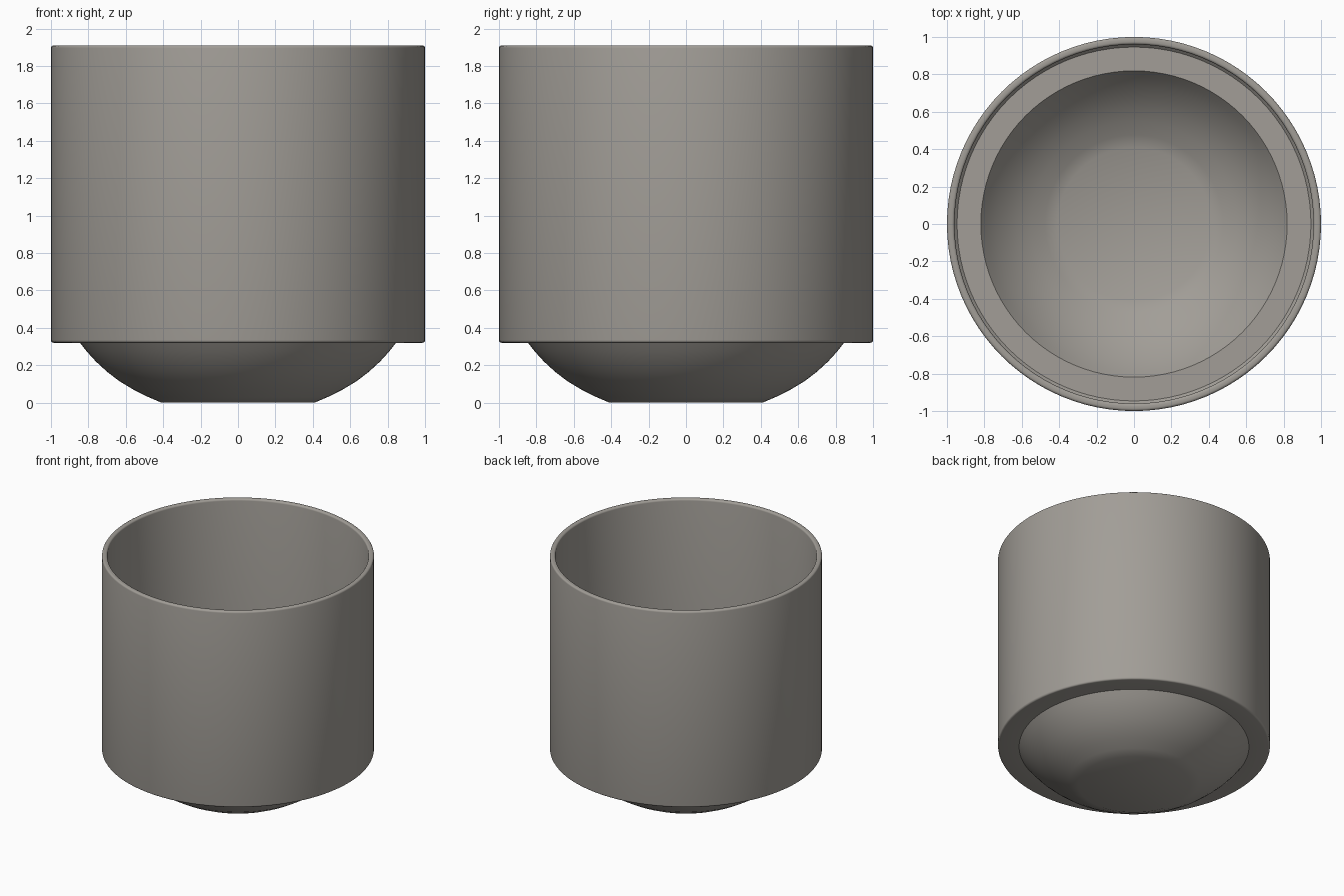
import bpy, bmesh, math

cube = bpy.data.objects.get("Cube")
if cube:
    bpy.data.objects.remove(cube, do_unlink=True)

SEGMENTS = 96
TOP, STEP, WALL, BEVEL = 1.91, 0.32, 0.04, 0.014

clay = bpy.data.materials.new("warm_grey_clay")
clay.use_nodes = True
colour = (0.36, 0.34, 0.31, 1)
clay.diffuse_color = colour
clay.node_tree.nodes["Principled BSDF"].inputs["Base Color"].default_value = colour


def corner(cx, cz, start, end, steps=4):
    """Rounded profile corner between two angles in degrees."""
    angles = [math.radians(start + (end - start) * i / steps) for i in range(steps + 1)]
    return [(cx + BEVEL * math.cos(a), cz + BEVEL * math.sin(a)) for a in angles]


def revolve(name, profile):
    """Spin a radius/height profile around the z axis."""
    bm = bmesh.new()
    verts = [bm.verts.new((r, 0, z)) for r, z in profile]
    edges = [bm.edges.new(pair) for pair in zip(verts, verts[1:])]
    bmesh.ops.spin(bm, geom=verts + edges, cent=(0, 0, 0), axis=(0, 0, 1),
                   angle=math.tau, steps=SEGMENTS)
    bmesh.ops.remove_doubles(bm, verts=bm.verts, dist=0.0005)
    bmesh.ops.recalc_face_normals(bm, faces=bm.faces)
    mesh = bpy.data.meshes.new(name)
    bm.to_mesh(mesh)
    bm.free()
    mesh.materials.append(clay)
    obj = bpy.data.objects.new(name, mesh)
    bpy.context.collection.objects.link(obj)
    bpy.ops.object.select_all(action="DESELECT")
    obj.select_set(True)
    bpy.context.view_layer.objects.active = obj
    bpy.ops.object.shade_smooth_by_angle(angle=math.radians(28))


# Rounded underside, from the flat foot to the step
bowl = [(0.41, 0), (0.48, 0.03), (0.56, 0.07), (0.635, 0.115),
        (0.70, 0.165), (0.76, 0.22), (0.81, 0.275), (0.845, STEP)]
# Inside of the bowl, pulled in and raised by the wall thickness
inner_bowl = [(0.41 + (r - 0.41) * 0.94, z + WALL) for r, z in bowl]

inner = 1 - WALL
profile = [(0, 0)] + bowl
profile += corner(1 - BEVEL, STEP + BEVEL, -90, 0)
profile += corner(1 - BEVEL, TOP - BEVEL, 0, 90)
profile += corner(inner + BEVEL, TOP - BEVEL, 90, 180)
profile += [(inner, STEP + WALL + BEVEL), (inner - BEVEL, STEP + WALL)]
profile += inner_bowl[::-1] + [(0, WALL)]

revolve("cup_body", profile)
